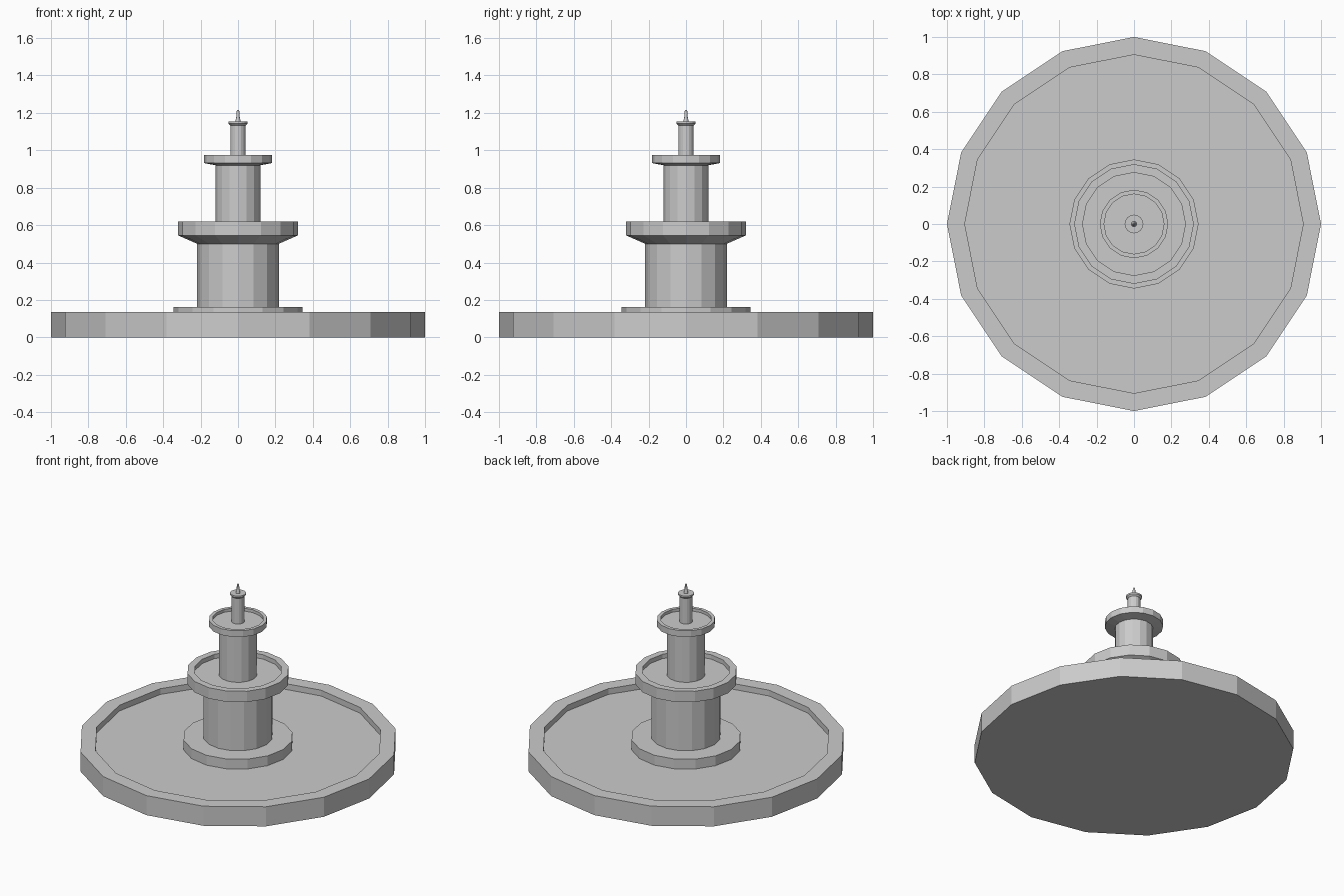
import bpy
import bmesh
from math import cos, sin, pi

old = bpy.data.objects.get("Cube")
if old:
    bpy.data.objects.remove(old, do_unlink=True)

SIDES = 16

stone = bpy.data.materials.new("grey stone")
stone.use_nodes = True
GREY = (0.6, 0.6, 0.6, 1)
stone.diffuse_color = GREY
stone.node_tree.nodes["Principled BSDF"].inputs["Base Color"].default_value = GREY


def lathe(name, profile, sides=SIDES):
    """Spin a (radius, height) profile, bottom to top, and cap both ends."""
    bm = bmesh.new()
    rings = [[bm.verts.new((r * cos(2 * pi * i / sides), r * sin(2 * pi * i / sides), z))
              for i in range(sides)] for r, z in profile]
    for low, high in zip(rings, rings[1:]):
        for i in range(sides):
            j = (i + 1) % sides
            bm.faces.new((low[i], low[j], high[j], high[i]))
    bm.faces.new(rings[0][::-1])
    bm.faces.new(rings[-1])
    mesh = bpy.data.meshes.new(name)
    bm.to_mesh(mesh)
    bm.free()
    mesh.materials.append(stone)
    obj = bpy.data.objects.new(name, mesh)
    bpy.context.collection.objects.link(obj)
    return obj


def bowl(name, foot, outer, inner, bottom, shoulder, rim, floor):
    """Dish with a sloping underside, upright rim and sunken floor."""
    profile = [(outer, shoulder), (outer, rim), (inner, rim), (inner, floor)]
    if foot:
        profile.insert(0, (foot, bottom))
    return lathe(name, profile)


def column(name, radius, bottom, top):
    return lathe(name, [(radius, bottom), (radius, top)])


# Ground basin and plinth
bowl("ground_basin", None, 1.0, 0.905, 0, 0, 0.135, 0.095)
column("plinth", 0.345, 0.095, 0.163)

# Lower tier
column("lower_column", 0.218, 0.163, 0.50)
bowl("lower_bowl", 0.218, 0.32, 0.275, 0.50, 0.545, 0.62, 0.59)

# Upper tier
column("upper_column", 0.12, 0.59, 0.92)
bowl("upper_bowl", 0.12, 0.183, 0.16, 0.92, 0.932, 0.975, 0.955)

# Finial with cap and nozzle
column("finial_column", 0.04, 0.955, 1.135)
lathe("finial_cap", [(0.04, 1.132), (0.05, 1.142), (0.05, 1.153)])
lathe("nozzle", [(0.014, 1.153), (0.009, 1.18), (0.007, 1.21), (0.004, 1.215)])
